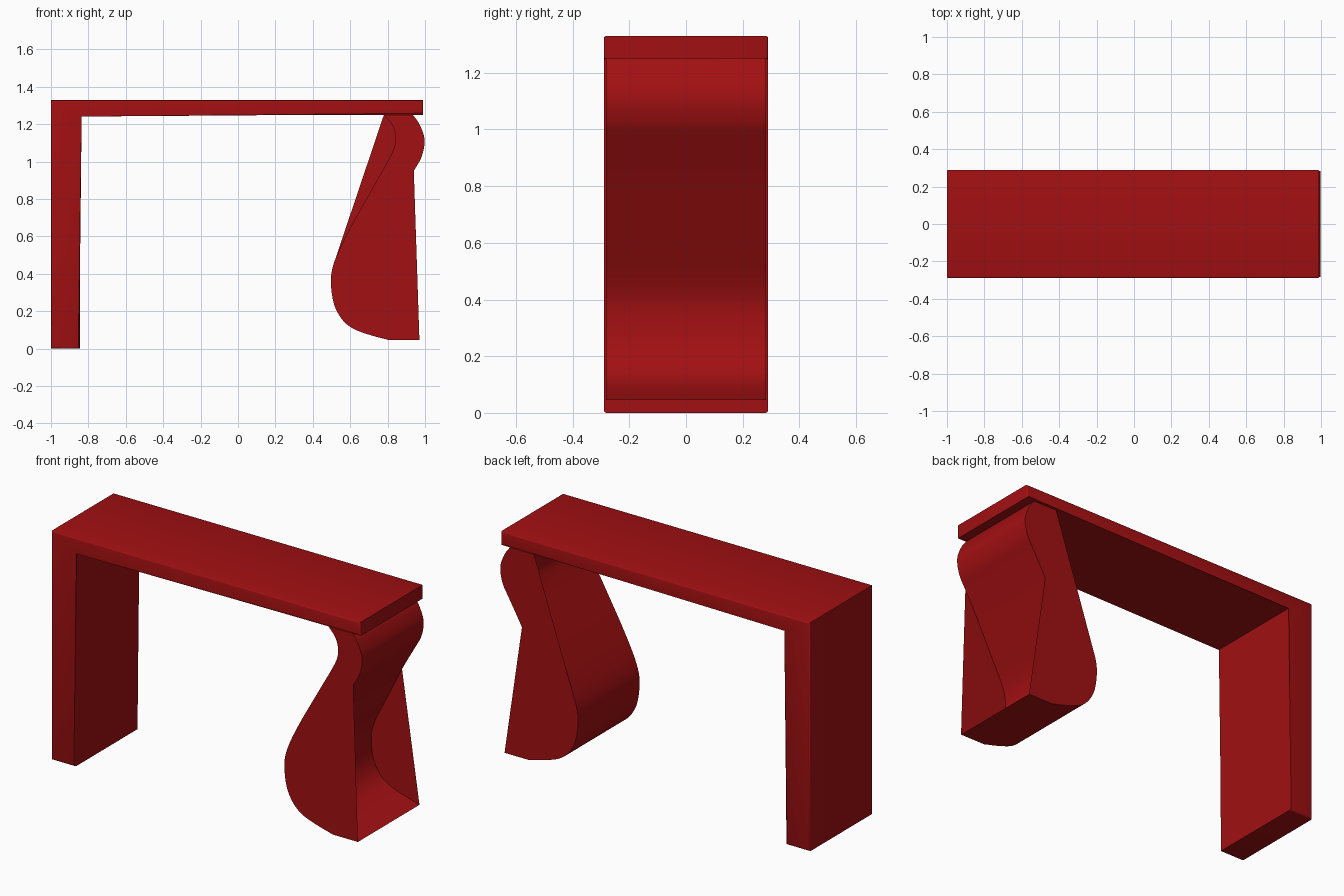
import bpy, bmesh, math
from mathutils import Vector

cube = bpy.data.objects.get("Cube")
if cube:
    bpy.data.objects.remove(cube, do_unlink=True)

red = bpy.data.materials.new("deep_red")
red.use_nodes = True
red.diffuse_color = (0.36, 0.005, 0.006, 1)
red.node_tree.nodes["Principled BSDF"].inputs["Base Color"].default_value = red.diffuse_color


def make_object(name, bm):
    mesh = bpy.data.meshes.new(name)
    bm.to_mesh(mesh)
    bm.free()
    mesh.materials.append(red)
    obj = bpy.data.objects.new(name, mesh)
    bpy.context.collection.objects.link(obj)
    return obj


def shade(obj, angle):
    bpy.ops.object.select_all(action='DESELECT')
    obj.select_set(True)
    bpy.context.view_layer.objects.active = obj
    bpy.ops.object.shade_smooth_by_angle(angle=math.radians(angle))


def ring(bm, points, y):
    return [bm.verts.new((x, y, z)) for x, z in points]


def walls(bm, front, back, closed=True):
    for i in range(len(front) if closed else len(front) - 1):
        j = (i + 1) % len(front)
        bm.faces.new((front[i], back[i], back[j], front[j]))


def smooth_path(points, steps=5):
    """Sample a soft curve passing through the given points."""
    p = [Vector(q) for q in points]
    p = [p[0] * 2 - p[1]] + p + [p[-1] * 2 - p[-2]]
    path = []
    for a, b, c, d in zip(p, p[1:], p[2:], p[3:]):
        for k in range(steps):
            t = k / steps
            path.append(0.5 * (2 * b + (c - a) * t + (2 * a - 5 * b + 4 * c - d) * t ** 2
                               + (3 * b - a - 3 * c + d) * t ** 3))
    return path + [p[-2]]


# Desk top and straight leg: one angled profile with softened front and back rims
DEPTH = 0.29
bm = bmesh.new()
profile = [(-1, 1.33), (-1, 0), (-0.845, 0), (-0.845, 1.25), (0.99, 1.25), (0.99, 1.33)]
front, back = ring(bm, profile, -DEPTH), ring(bm, profile, DEPTH)
walls(bm, front, back)
caps = [bm.faces.new(front), bm.faces.new(back[::-1])]
rims = list({e for f in caps for e in f.edges})
bmesh.ops.bevel(bm, geom=rims, offset=0.009, segments=3, profile=0.5, affect='EDGES')
shade(make_object("top_and_straight_leg", bm), 40)

# Sculpted leg: outer curve runs down, inner curve runs down on the far side
outer = smooth_path([(0.78, 1.25), (0.825, 1.195), (0.842, 1.13), (0.825, 1.05), (0.72, 0.86),
                     (0.6, 0.645), (0.525, 0.49), (0.497, 0.38), (0.51, 0.25), (0.55, 0.165),
                     (0.61, 0.11), (0.7, 0.075), (0.81, 0.045)])
inner = smooth_path([(0.935, 1.25), (0.97, 1.2), (0.997, 1.12), (0.983, 1.03), (0.94, 0.95),
                     (0.858, 0.805), (0.755, 0.6), (0.685, 0.46), (0.66, 0.36), (0.675, 0.23),
                     (0.73, 0.14), (0.82, 0.09), (0.97, 0.045)])
LEG = 0.283
bm = bmesh.new()
strip = outer + inner[::-1]
walls(bm, ring(bm, strip, -LEG), ring(bm, strip, LEG))
shade(make_object("curved_leg_strip", bm), 40)


# Flat side panels, bridging the hollow of the curve with straight edges
def side_panel(name, y, left, neck):
    right = [p for p in inner if p.y >= neck - 0.001] + [inner[-1]]
    bm = bmesh.new()
    verts = ring(bm, left + right[::-1], y)
    bm.faces.new(verts if y < 0 else verts[::-1])
    make_object(name, bm)


side_panel("front_side_panel", -LEG, outer, 0.95)
side_panel("back_side_panel", LEG, [outer[0]] + [p for p in outer if p.y < 0.47], 0.805)
